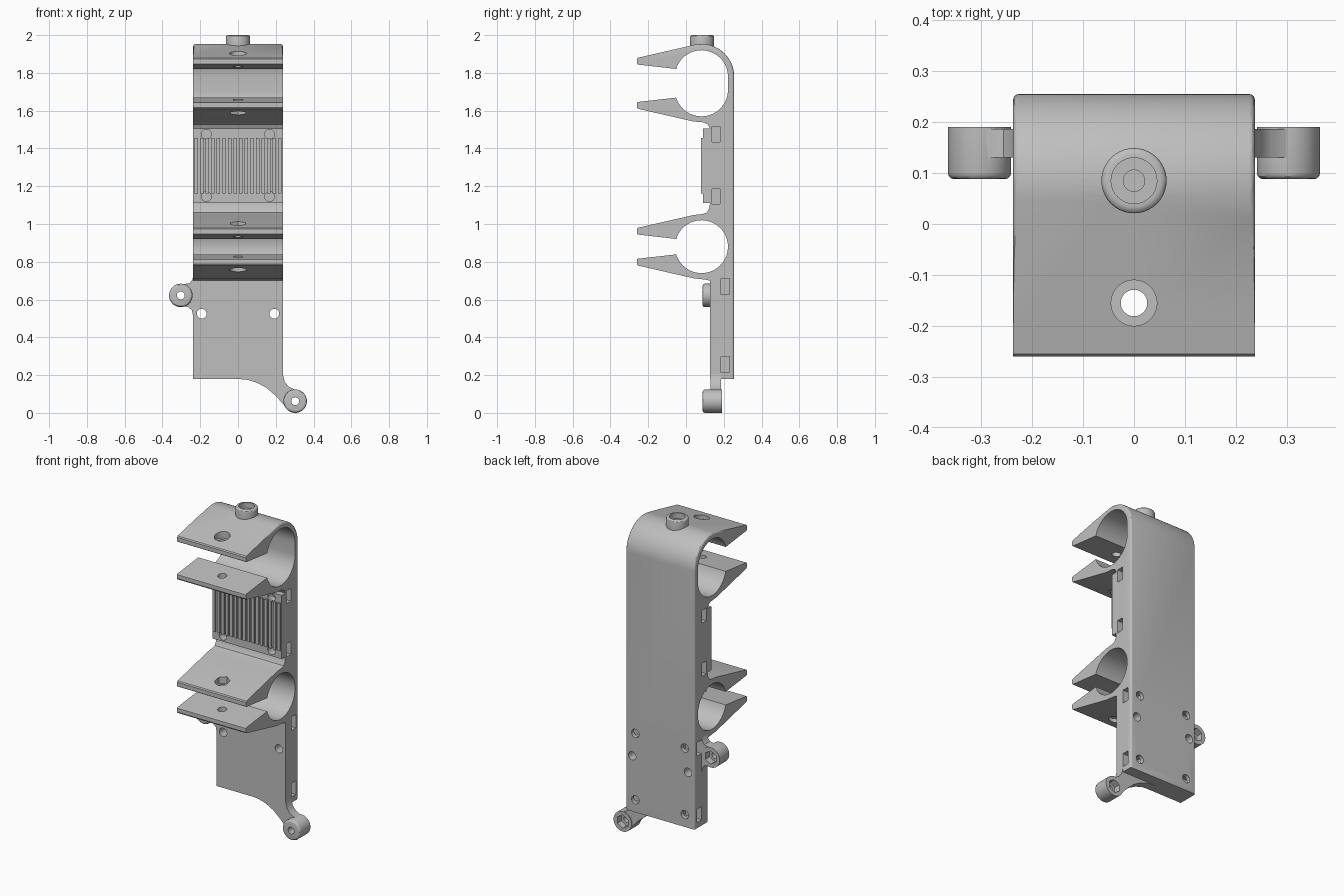
import bpy, bmesh
from math import cos, sin, radians, pi
from mathutils import Matrix, Vector

cube = bpy.data.objects.get("Cube")
if cube:
    bpy.data.objects.remove(cube, do_unlink=True)

grey = bpy.data.materials.new("plain grey")
grey.use_nodes = True
colour = (0.52, 0.52, 0.52, 1)
grey.diffuse_color = colour
grey.node_tree.nodes["Principled BSDF"].inputs["Base Color"].default_value = colour

W = 0.237            # half width of the body
CY = 0.082           # clamp centre in y
R_IN, R_OUT = 0.14, 0.172
ROT = {"x": Matrix.Rotation(pi / 2, 4, "Y"),
       "y": Matrix.Rotation(-pi / 2, 4, "X"),
       "z": Matrix.Identity(4)}


def make(name, bm):
    bmesh.ops.recalc_face_normals(bm, faces=bm.faces)
    mesh = bpy.data.meshes.new(name)
    bm.to_mesh(mesh)
    bm.free()
    ob = bpy.data.objects.new(name, mesh)
    bpy.context.collection.objects.link(ob)
    mesh.materials.append(grey)
    return ob


def box(name, lo, hi):
    lo, hi = Vector(lo), Vector(hi)
    bm = bmesh.new()
    bmesh.ops.create_cube(bm, size=1)
    bmesh.ops.scale(bm, vec=hi - lo, verts=bm.verts)
    bmesh.ops.translate(bm, vec=(lo + hi) / 2, verts=bm.verts)
    return make(name, bm)


def cyl(name, axis, centre, r, length, sides=32, round_end=None):
    """Cylinder centred on a point; round_end picks rims to bevel."""
    bm = bmesh.new()
    bmesh.ops.create_cone(bm, cap_ends=True, segments=sides, radius1=r,
                          radius2=r, depth=length)
    if round_end:
        rims = [e for e in bm.edges
                if all(v.co.z * round_end > 0 for v in e.verts)]
        bmesh.ops.bevel(bm, geom=rims, offset=0.012, segments=3,
                        profile=0.5, affect="EDGES")
    bm.transform(Matrix.Translation(centre) @ ROT[axis])
    return make(name, bm)


def prism(points, direction):
    bm = bmesh.new()
    face = bm.faces.new([bm.verts.new(p) for p in points])
    new = bmesh.ops.extrude_face_region(bm, geom=[face])["geom"]
    bmesh.ops.translate(bm, vec=direction,
                        verts=[g for g in new if isinstance(g, bmesh.types.BMVert)])
    return bm


def boolean(target, tool, op="DIFFERENCE"):
    mod = target.modifiers.new("cut", "BOOLEAN")
    mod.operation, mod.solver, mod.object = op, "EXACT", tool
    bpy.context.view_layer.objects.active = target
    bpy.ops.object.modifier_apply(modifier=mod.name)
    bpy.data.objects.remove(tool, do_unlink=True)


def finish(ob):
    bpy.ops.object.select_all(action="DESELECT")
    ob.select_set(True)
    bpy.context.view_layer.objects.active = ob
    bpy.ops.object.shade_smooth_by_angle(angle=radians(30))


def arc(zc, r, a0, a1, n):
    angles = [radians(a0 + (a1 - a0) * i / n) for i in range(n + 1)]
    return [(CY + r * cos(a), zc + r * sin(a)) for a in angles]


def clamp(zu, zl):
    """Open clamp outline from the upper jaw round to the lower jaw."""
    return ([(-0.255, zu + 0.1), (-0.26, zu + 0.093), (-0.26, zu + 0.068),
             (-0.255, zu + 0.064)]
            + arc(zu, R_IN, 163, 0, 24)
            + arc(zl, R_IN, 0 if zu != zl else -6, -163, 24)
            + [(-0.255, zl - 0.064), (-0.26, zl - 0.068),
               (-0.26, zl - 0.093), (-0.255, zl - 0.1)])


# Body: one side profile carrying both clamps and the pad
profile = [(0.255, 0.18)] + arc(1.78, R_OUT + 0.001, 0, 103, 20)
profile += clamp(1.78, 1.71)
profile += [(0.043, 1.542), (0.095, 1.538), (0.115, 1.528), (0.127, 1.505),
            (0.09, 1.505), (0.09, 1.11), (0.127, 1.11), (0.122, 1.08),
            (0.11, 1.06), (0.09, 1.053), (0.043, 1.048)]
profile += clamp(0.88, 0.88)
profile += [(0.043, 0.712), (0.1, 0.706), (0.127, 0.7), (0.127, 0.18)]
bm = prism([(-W, y, z) for y, z in profile], (2 * W, 0, 0))


def on_back(v):
    y, z = v.co.y, v.co.z
    return y > 0.25 or (z > 1.78 and y > 0.04 and
                        (y - CY) ** 2 + (z - 1.78) ** 2 > 0.165 ** 2)


rim = [e for e in bm.edges if all(on_back(v) for v in e.verts)
       and abs(e.verts[0].co.x - e.verts[1].co.x) < 0.001]
bmesh.ops.bevel(bm, geom=rim, offset=0.011, segments=3, profile=0.5, affect="EDGES")
body = make("clamp_body", bm)

# Boss on the top
boolean(body, cyl("boss", "z", (0, 0.085, 1.966), 0.064, 0.068, 40, 1), "UNION")
boolean(body, cyl("boss_bore", "z", (0, 0.085, 2.0), 0.045, 0.07))
boolean(body, cyl("boss_pilot", "z", (0, 0.085, 1.98), 0.021, 0.08))

# Jaw screw holes with round head seats and hexagonal nut seats
JY = -0.155
boolean(body, cyl("jaw_hole", "z", (0, JY, 1.33), 0.026, 1.3))
for z, sides in ((1.92, 32), (1.57, 6), (1.02, 6), (0.74, 32)):
    boolean(body, cyl("jaw_seat", "z", (0, JY, z), 0.045, 0.1, sides))

for s in (-1, 1):
    # Pad screws entered from the front
    for z in (1.475, 1.145):
        boolean(body, cyl("pad_screw", "y", (s * 0.167, 0.12, z), 0.026, 0.15))
        xs = sorted((s * 0.125, s * 0.3))
        boolean(body, box("nut_slot", (xs[0], 0.138, z - 0.04), (xs[1], 0.18, z + 0.04)))
    # Plate screws entered from the back
    for z in (0.67, 0.257):
        boolean(body, cyl("back_screw", "y", (s * 0.17, 0.23, z), 0.026, 0.1))
        boolean(body, box("nut_slot", (xs[0], 0.185, z - 0.042), (xs[1], 0.23, z + 0.042)))
    # Through holes in the plate
    boolean(body, cyl("plate_hole", "y", (s * 0.192, 0.2, 0.525), 0.026, 0.4))
finish(body)

# Gripping ribs on the pad
bm = bmesh.new()
COUNT = 16
pitch = 2 * W / COUNT
for i in range(COUNT):
    verts = bmesh.ops.create_cube(bm, size=1)["verts"]
    bmesh.ops.scale(bm, vec=(pitch * 0.62, 0.018, 0.295), verts=verts)
    bmesh.ops.translate(bm, vec=(-W + pitch * (i + 0.5), 0.089, 1.308), verts=verts)
make("pad_ribs", bm)


# Mounting lugs with curved arms, a bolt hole and a hexagonal rear pocket
def lug(name, x, z, outline):
    ob = make(name, prism([(px, 0.13, pz) for px, pz in outline], (0, 0.056, 0)))
    boolean(ob, cyl("lug_barrel", "y", (x, 0.139, z), 0.062, 0.102, 40, -1), "UNION")
    boolean(ob, cyl("lug_hole", "y", (x, 0.14, z), 0.021, 0.3))
    boolean(ob, cyl("lug_nut", "y", (x, 0.19, z), 0.041, 0.08, 6))
    finish(ob)


lug("upper_lug", -0.303, 0.622,
    [(-0.22, 0.735), (-0.236, 0.73), (-0.242, 0.705), (-0.256, 0.687),
     (-0.29, 0.681), (-0.303, 0.622), (-0.29, 0.563), (-0.262, 0.56),
     (-0.244, 0.543), (-0.236, 0.505), (-0.22, 0.5)])
lug("lower_lug", 0.303, 0.062,
    [(0.0, 0.22), (0.0, 0.18), (0.05, 0.175), (0.1, 0.16), (0.15, 0.133),
     (0.2, 0.09), (0.245, 0.04), (0.303, 0.062), (0.303, 0.122),
     (0.27, 0.138), (0.247, 0.165), (0.236, 0.21), (0.236, 0.23)])
